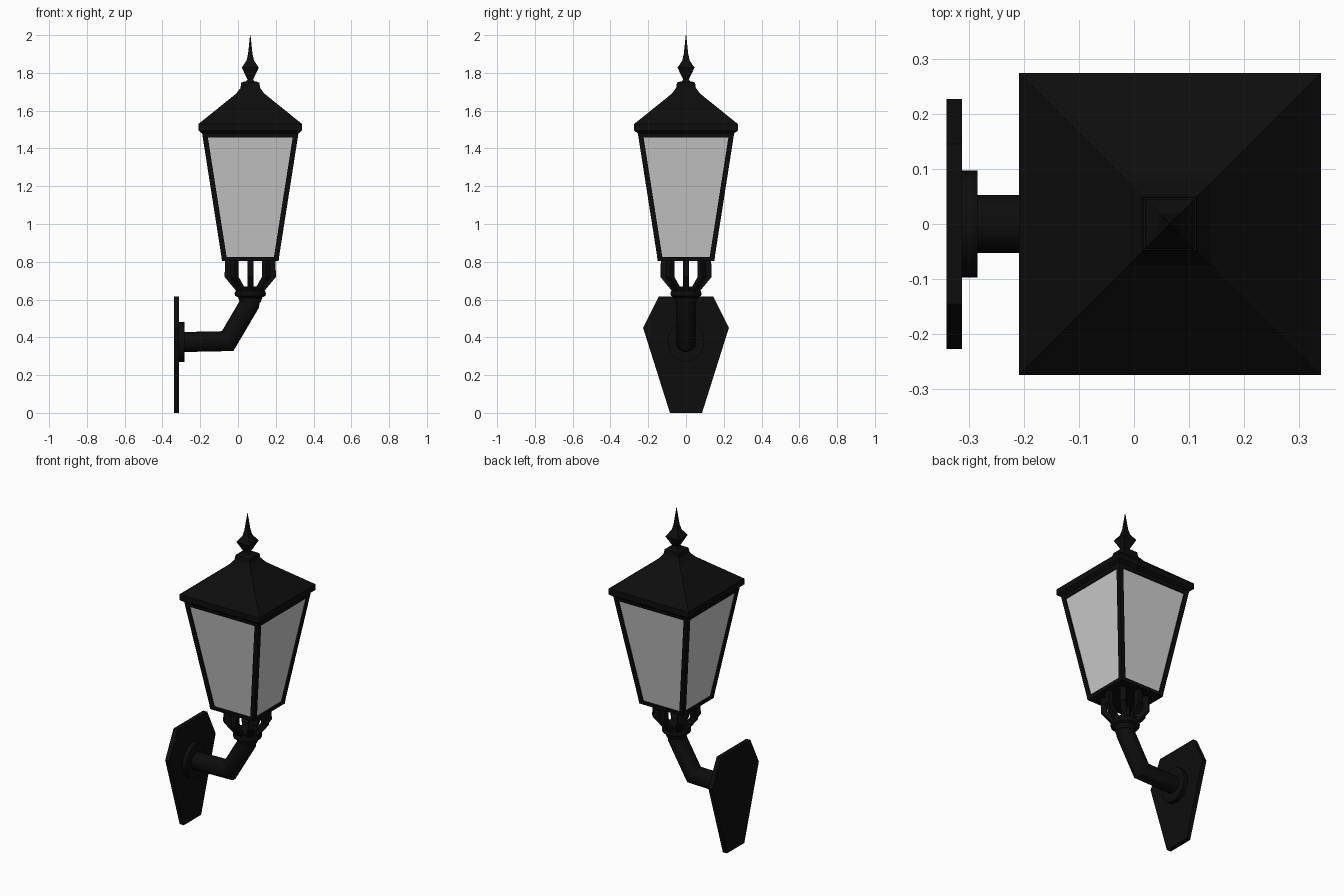
import bpy, bmesh, math
from mathutils import Vector

if "Cube" in bpy.data.objects:
    bpy.data.objects.remove(bpy.data.objects["Cube"])

CX = 0.065  # lantern axis


def material(name, rgb, rough):
    m = bpy.data.materials.new(name)
    m.use_nodes = True
    col = (*rgb, 1)
    m.diffuse_color = col
    bsdf = m.node_tree.nodes["Principled BSDF"]
    bsdf.inputs["Base Color"].default_value = col
    bsdf.inputs["Roughness"].default_value = rough
    return m


BLACK = material("black_iron", (0.004, 0.004, 0.004), 0.6)
GLASS = material("frosted_glass", (0.6, 0.6, 0.6), 0.5)


def loft(name, rings, mat, smooth=False):
    """Skin a sequence of equal loops and cap both ends."""
    bm = bmesh.new()
    loops = [[bm.verts.new(p) for p in ring] for ring in rings]
    n = len(loops[0])
    for a, b in zip(loops, loops[1:]):
        for i in range(n):
            j = (i + 1) % n
            bm.faces.new((a[i], a[j], b[j], b[i]))
    bm.faces.new(loops[0][::-1])
    bm.faces.new(loops[-1])
    bmesh.ops.recalc_face_normals(bm, faces=bm.faces)
    me = bpy.data.meshes.new(name)
    bm.to_mesh(me)
    bm.free()
    me.materials.append(mat)
    ob = bpy.data.objects.new(name, me)
    bpy.context.collection.objects.link(ob)
    if smooth:
        bpy.ops.object.select_all(action='DESELECT')
        ob.select_set(True)
        bpy.context.view_layer.objects.active = ob
        bpy.ops.object.shade_smooth_by_angle(angle=math.radians(35))
    return ob


def square(half, z, x=CX, y=0.0):
    return [(x + sx * half, y + sy * half, z)
            for sx, sy in ((-1, -1), (1, -1), (1, 1), (-1, 1))]


def circle(r, z, n=24):
    return [(CX + r * math.cos(math.tau * i / n), r * math.sin(math.tau * i / n), z)
            for i in range(n)]


def squares(name, profile, mat):
    return loft(name, [square(h, z) for h, z in profile], mat)


# Roof and four-sided finial
squares("roof", [(0.24, 1.465), (0.256, 1.48), (0.274, 1.495), (0.274, 1.53),
                 (0.255, 1.545), (0.075, 1.69), (0.052, 1.72), (0.048, 1.748),
                 (0.03, 1.755)], BLACK)
squares("finial", [(0.026, 1.75), (0.015, 1.765), (0.045, 1.828), (0.02, 1.865),
                   (0.012, 1.9), (0.001, 2.0)], BLACK)

# Tapered lantern body
Z0, Z1 = 0.81, 1.48
squares("lantern_glass", [(0.142, 0.82), (0.245, 1.47)], GLASS)
squares("bottom_rail", [(0.15, 0.805), (0.153, 0.826)], BLACK)
squares("top_rail", [(0.251, 1.458), (0.255, 1.48)], BLACK)
for sx in (-1, 1):
    for sy in (-1, 1):
        bar = [square(0.0135, z, CX + sx * r, sy * r)
               for r, z in ((0.1365, Z0), (0.2415, Z1))]
        side = ("left" if sx > 0 else "right") + ("_back" if sy > 0 else "_front")
        loft("corner_bar_" + side, bar, BLACK)

# Ring of eight bent cage legs
W = 0.016
LEG = [(0.103, 0.133, 0.81), (0.103, 0.136, 0.72), (0.04, 0.07, 0.64)]
for k in range(8):
    a = math.tau * k / 8
    out = Vector((math.cos(a), math.sin(a), 0))
    tan = Vector((-out.y, out.x, 0))
    rings = []
    for r0, r1, z in LEG:
        base = Vector((CX, 0, z))
        rings.append([base + out * r0 - tan * W, base + out * r1 - tan * W,
                      base + out * r1 + tan * W, base + out * r0 + tan * W])
    loft(f"cage_leg_{k + 1}", rings, BLACK)

# Turned collar
loft("collar", [circle(r, z) for r, z in
                ((0.055, 0.585), (0.06, 0.6), (0.064, 0.612), (0.08, 0.62),
                 (0.083, 0.632), (0.078, 0.645), (0.062, 0.65), (0.064, 0.662),
                 (0.055, 0.67))], BLACK, True)

# Bent pipe arm, with mitred joints
PATH = [(-0.295, 0.375), (-0.055, 0.38), (0.06, 0.575), (0.065, 0.61)]
R, N = 0.053, 24
pts = [Vector((x, 0, z)) for x, z in PATH]
rings = []
for i, p in enumerate(pts):
    d0 = (p - pts[max(i - 1, 0)]).normalized() if i else (pts[1] - p).normalized()
    d1 = (pts[i + 1] - p).normalized() if i < len(pts) - 1 else d0
    d = (d0 + d1).normalized()
    up = Vector((-d.z, 0, d.x)) / d.dot(d0)
    rings.append([p + up * R * math.cos(math.tau * k / N)
                  + Vector((0, R * math.sin(math.tau * k / N), 0)) for k in range(N)])
loft("arm", rings, BLACK, True)

# Wall flange and six-sided wall plate
loft("wall_flange", [[(x, 0.097 * math.cos(math.tau * k / 32),
                       0.375 + 0.105 * math.sin(math.tau * k / 32)) for k in range(32)]
                     for x in (-0.315, -0.284)], BLACK, True)
half = [(0.085, 0), (0.227, 0.45), (0.145, 0.615)]
outline = half + [(-y, z) for y, z in reversed(half)]
loft("wall_plate", [[(x, y, z) for y, z in outline] for x in (-0.34, -0.312)], BLACK)
